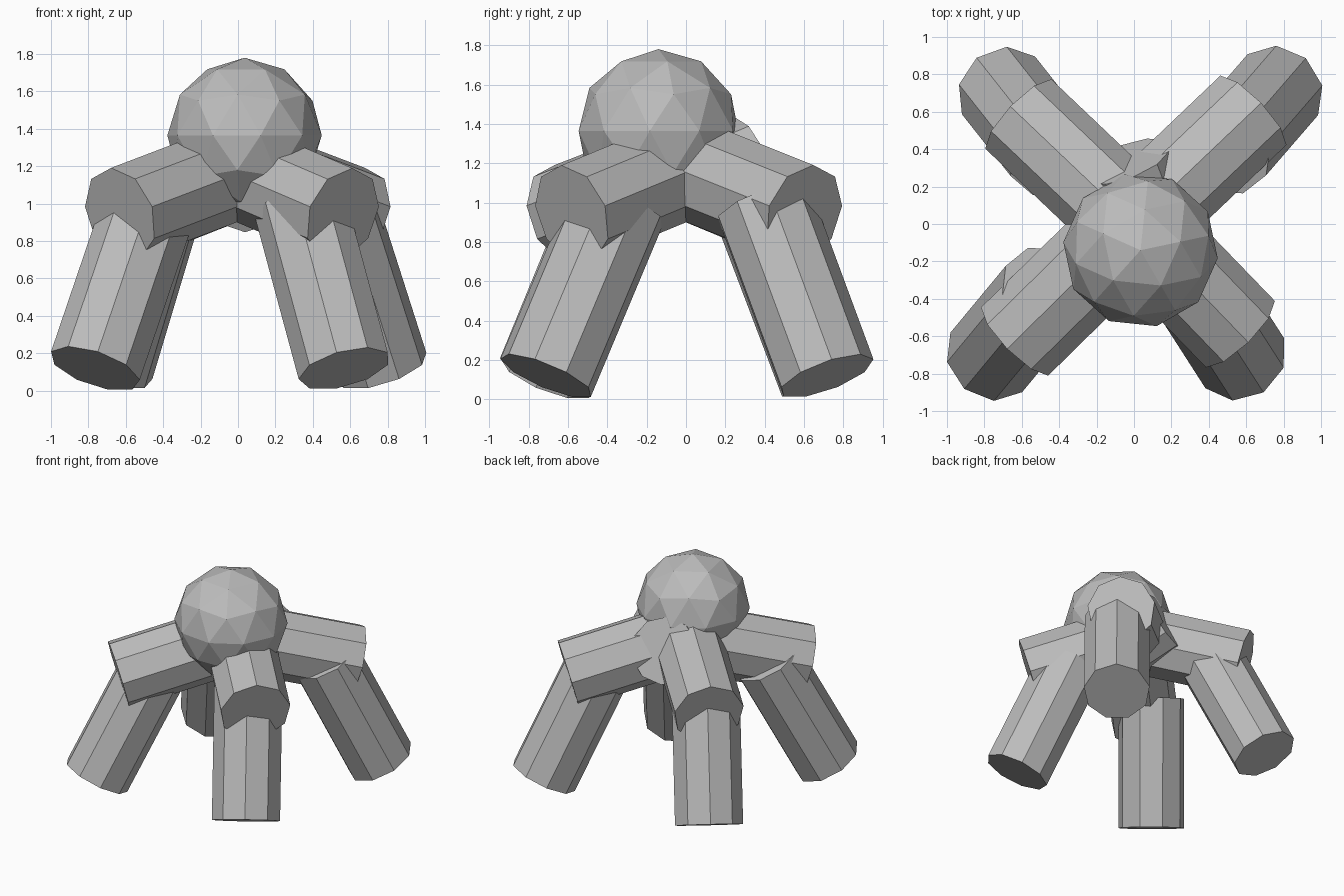
import bpy
from math import radians
from mathutils import Vector

cube = bpy.data.objects.get("Cube")
if cube:
    bpy.data.objects.remove(cube, do_unlink=True)

# Single plain material
grey = bpy.data.materials.new("plain_grey")
grey.use_nodes = True
colour = (0.5, 0.5, 0.5, 1)
grey.diffuse_color = colour
grey.node_tree.nodes["Principled BSDF"].inputs["Base Color"].default_value = colour


def finish(name):
    obj = bpy.context.object
    obj.name = name
    obj.data.materials.append(grey)
    return obj


def tube(name, start, end, radius, sides=8):
    """Capped faceted cylinder running from start to end."""
    start, end = Vector(start), Vector(end)
    axis = end - start
    bpy.ops.mesh.primitive_cylinder_add(
        vertices=sides, radius=radius, depth=axis.length,
        location=(start + end) / 2,
        rotation=axis.to_track_quat("Z", "Y").to_euler())
    return finish(name)


# Head
bpy.ops.mesh.primitive_ico_sphere_add(
    subdivisions=2, radius=0.415, location=(0.035, -0.14, 1.365),
    rotation=(0, 0, radians(12)))
finish("head")

# Short body, its flat rear end tipped upward and turned a little
tube("body", (0.07, 0.05, 1.08), (-0.04, 0.335, 1.2), 0.25, 10)

# Legs: hip end, foot centre, and lean of the lower leg per unit of height
legs = {
    "front_right": ((-0.63, -0.62), (-0.765, -0.71), (0.34, 0.41)),
    "front_left": ((0.56, -0.58), (0.57, -0.71), (-0.27, 0.42)),
    "back_left": ((0.63, 0.60), (0.77, 0.715), (-0.32, -0.37)),
    "back_right": ((-0.61, 0.58), (-0.70, 0.71), (0.30, -0.38)),
}
for side, (hip, foot, lean) in legs.items():
    tube(side + "_upper_leg", (0, 0, 1.18), (*hip, 0.94), 0.26, 9)
    base = Vector((*foot, 0.118))
    tube(side + "_lower_leg", base + Vector((*lean, 1.0)) * 0.87, base, 0.253, 9)
